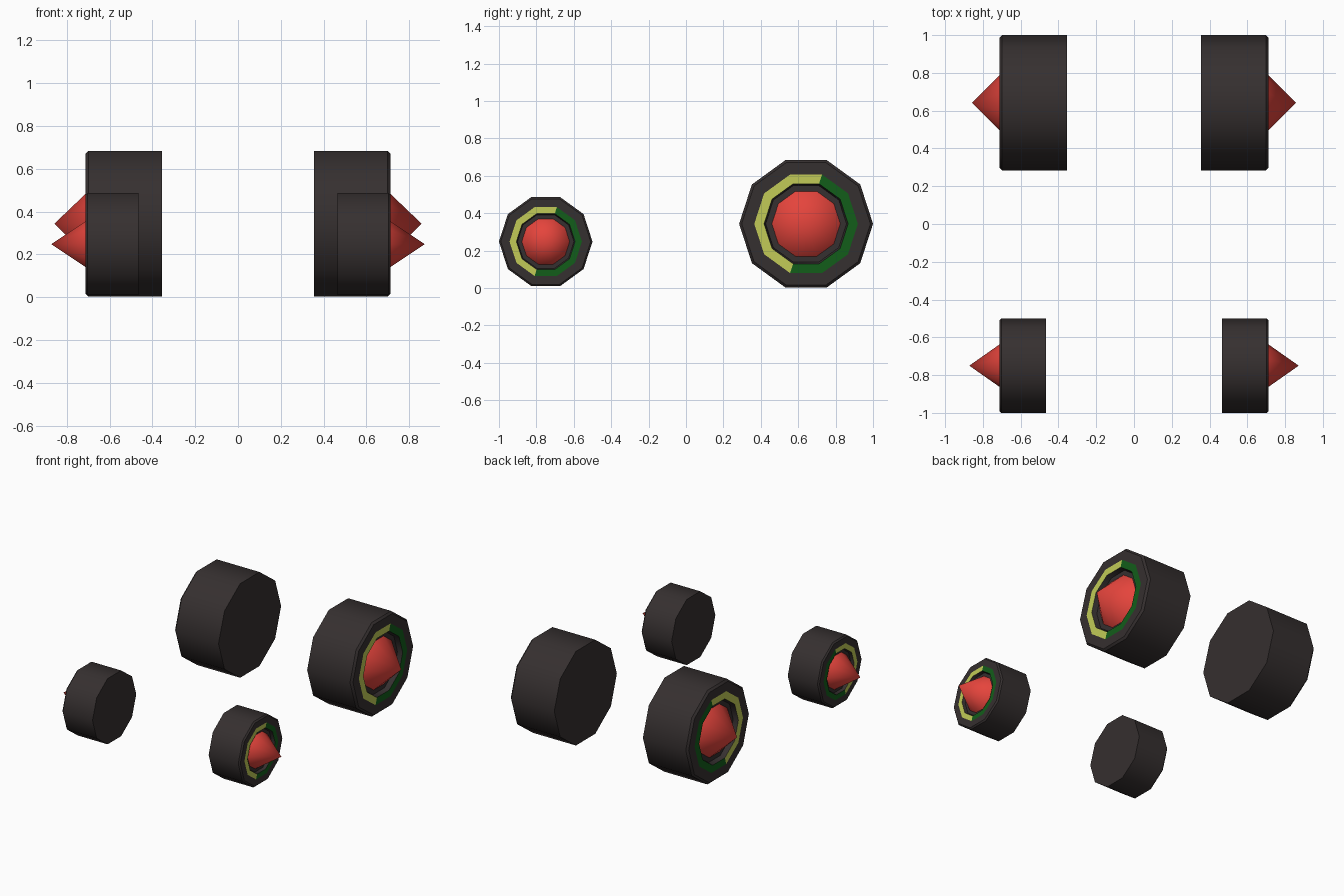
import bpy, bmesh, math

if "Cube" in bpy.data.objects:
    bpy.data.objects.remove(bpy.data.objects["Cube"])

SIDES = 10
OUTER_X = 0.712      # outer face of every tyre


def material(name, rgb):
    m = bpy.data.materials.new(name)
    m.diffuse_color = (*rgb, 1)
    m.use_nodes = True
    m.node_tree.nodes["Principled BSDF"].inputs["Base Color"].default_value = m.diffuse_color
    return m


rubber = material("dark_rubber", (0.036, 0.029, 0.029))
red = material("hub_red", (0.78, 0.058, 0.045))
green = material("stripe_green", (0.006, 0.11, 0.01))
yellow = material("stripe_yellow", (0.54, 0.60, 0.095))


def turned(name, rings, y, z, side, mats, rule, angle):
    """Ten-sided lathe about the x axis; rings are (x, radius), radius 0 is a tip."""
    bm = bmesh.new()
    loops = []
    for x, r in rings:
        if r == 0:
            loops.append([bm.verts.new((side * x, y, z))] * SIDES)
        else:
            loops.append([bm.verts.new((side * x,
                                        y + r * math.cos(math.tau * i / SIDES),
                                        z + r * math.sin(math.tau * i / SIDES)))
                          for i in range(SIDES)])
    for k in range(len(loops) - 1):
        a, b = loops[k], loops[k + 1]
        for i in range(SIDES):
            j = (i + 1) % SIDES
            corners = list(dict.fromkeys((a[i], a[j], b[j], b[i])))
            bm.faces.new(corners).material_index = rule(k, i)
    for ring, loop in ((rings[0], loops[0]), (rings[-1], loops[-1])):
        if ring[1] > 0:
            bm.faces.new(loop)
    bmesh.ops.recalc_face_normals(bm, faces=bm.faces)
    me = bpy.data.meshes.new(name)
    bm.to_mesh(me)
    bm.free()
    for m in mats:
        me.materials.append(m)
    ob = bpy.data.objects.new(name, me)
    bpy.context.collection.objects.link(ob)
    bpy.ops.object.select_all(action='DESELECT')
    ob.select_set(True)
    bpy.context.view_layer.objects.active = ob
    bpy.ops.object.shade_smooth_by_angle(angle=math.radians(angle))


def stripe_rule(k, i):
    # band 3 is the painted ring: half yellow (towards the front), half green
    if k != 3:
        return 0
    return 1 if 2 <= i <= 6 else 2


def wheel(prefix, side, y, z, radius, inner_x, floor_x, tip_x):
    s = radius / 0.358
    # tyre: tread, bevel, side wall, painted ring, recess
    tyre = [(inner_x, radius), (OUTER_X - 0.014 * s, radius),
            (OUTER_X, radius - 0.014 * s), (OUTER_X, 0.277 * s),
            (OUTER_X, 0.225 * s), (floor_x, 0.216 * s)]
    turned(prefix + "_tyre", tyre, y, z, side, [rubber, yellow, green], stripe_rule, 40)
    # pointed hub
    turned(prefix + "_hub_spike", [(floor_x - 0.004, 0.187 * s), (tip_x, 0)],
           y, z, side, [red], lambda k, i: 0, 40)


for side, word in ((1, "right"), (-1, "left")):
    wheel("rear_" + word, side, 0.642, 0.343, 0.358, 0.355, 0.676, 0.858)
    wheel("front_" + word, side, -0.75, 0.248, 0.25, 0.465, 0.69, 0.872)
